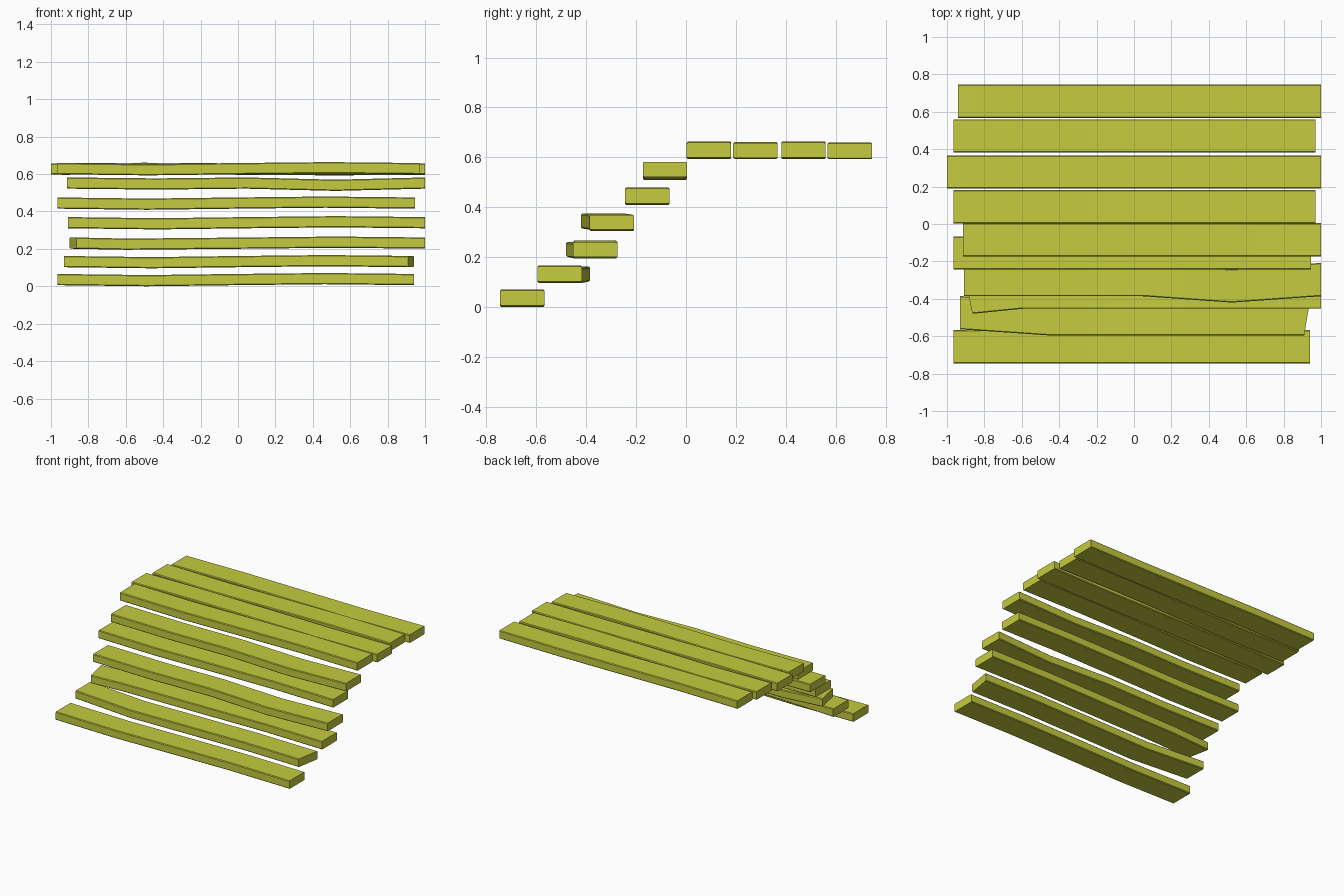
import bpy, bmesh, math

if "Cube" in bpy.data.objects:
    bpy.data.objects.remove(bpy.data.objects["Cube"])

mat = bpy.data.materials.new("yellow_wood")
mat.diffuse_color = (0.56, 0.60, 0.05, 1)
mat.use_nodes = True
mat.node_tree.nodes["Principled BSDF"].inputs["Base Color"].default_value = mat.diffuse_color

WIDTH, THICK, CHAMFER = 0.178, 0.06, 0.005
WAVE = (0, -0.006, 0, 0.005, 0)
FLAT = (0, 0, 0, 0, 0)


def plank(name, x0, x1, y, z, dy=FLAT, dz=WAVE, slant=(0, 0), quarter=0.25):
    """Bent board: five sections along x; y, z = centre, slant = x shift at front of each end."""
    w, t, c = WIDTH / 2, THICK / 2, CHAMFER
    section = [(-w + c, -t), (w - c, -t), (w, -t + c), (w, t - c),
               (w - c, t), (-w + c, t), (-w, t - c), (-w, -t + c)]
    bm = bmesh.new()
    rings = []
    for i, f in enumerate((0, quarter, 0.5, 0.75, 1)):
        lean = slant[0] if i == 0 else slant[1] if i == 4 else 0
        rings.append([bm.verts.new((x0 + (x1 - x0) * f + lean * (0.5 - a / WIDTH),
                                    y + a + dy[i], z + b + dz[i])) for a, b in section])
    for r, s in zip(rings, rings[1:]):
        for k in range(8):
            n = (k + 1) % 8
            bm.faces.new((r[k], r[n], s[n], s[k]))
    bm.faces.new(rings[0])
    bm.faces.new(rings[-1])
    bmesh.ops.recalc_face_normals(bm, faces=bm.faces)
    mesh = bpy.data.meshes.new(name)
    bm.to_mesh(mesh)
    bm.free()
    mesh.materials.append(mat)
    ob = bpy.data.objects.new(name, mesh)
    bpy.context.collection.objects.link(ob)
    bpy.ops.object.select_all(action='DESELECT')
    ob.select_set(True)
    bpy.context.view_layer.objects.active = ob
    bpy.ops.object.shade_smooth_by_angle(angle=math.radians(30))


# Stair treads, bottom to top
plank("tread_1", -0.965, 0.94, -0.656, 0.036)
plank("tread_2", -0.93, 0.94, -0.506, 0.132, dy=(0.032, 0, 0, 0, 0), slant=(0, -0.03))
plank("tread_3", -0.90, 1.0, -0.364, 0.231, dy=(-0.027, 0, 0, 0, 0),
      slant=(0.036, 0), quarter=0.16)
plank("tread_4", -0.91, 1.0, -0.297, 0.340, dy=(0, 0, 0, -0.034, 0))
plank("tread_5", -0.965, 0.945, -0.155, 0.445)
plank("tread_6", -0.915, 1.0, -0.084, 0.552, dz=(0, -0.005, 0, -0.012, 0))

# Upper landing boards, front to back
FLIPPED = tuple(-d * 0.6 for d in WAVE)
plank("landing_board_1", -0.965, 0.97, 0.092, 0.629, dz=WAVE)
plank("landing_board_2", -1.0, 1.0, 0.278, 0.627, dz=FLIPPED)
plank("landing_board_3", -0.965, 0.97, 0.471, 0.629, dz=WAVE)
plank("landing_board_4", -0.94, 1.0, 0.657, 0.626, dz=FLIPPED)
